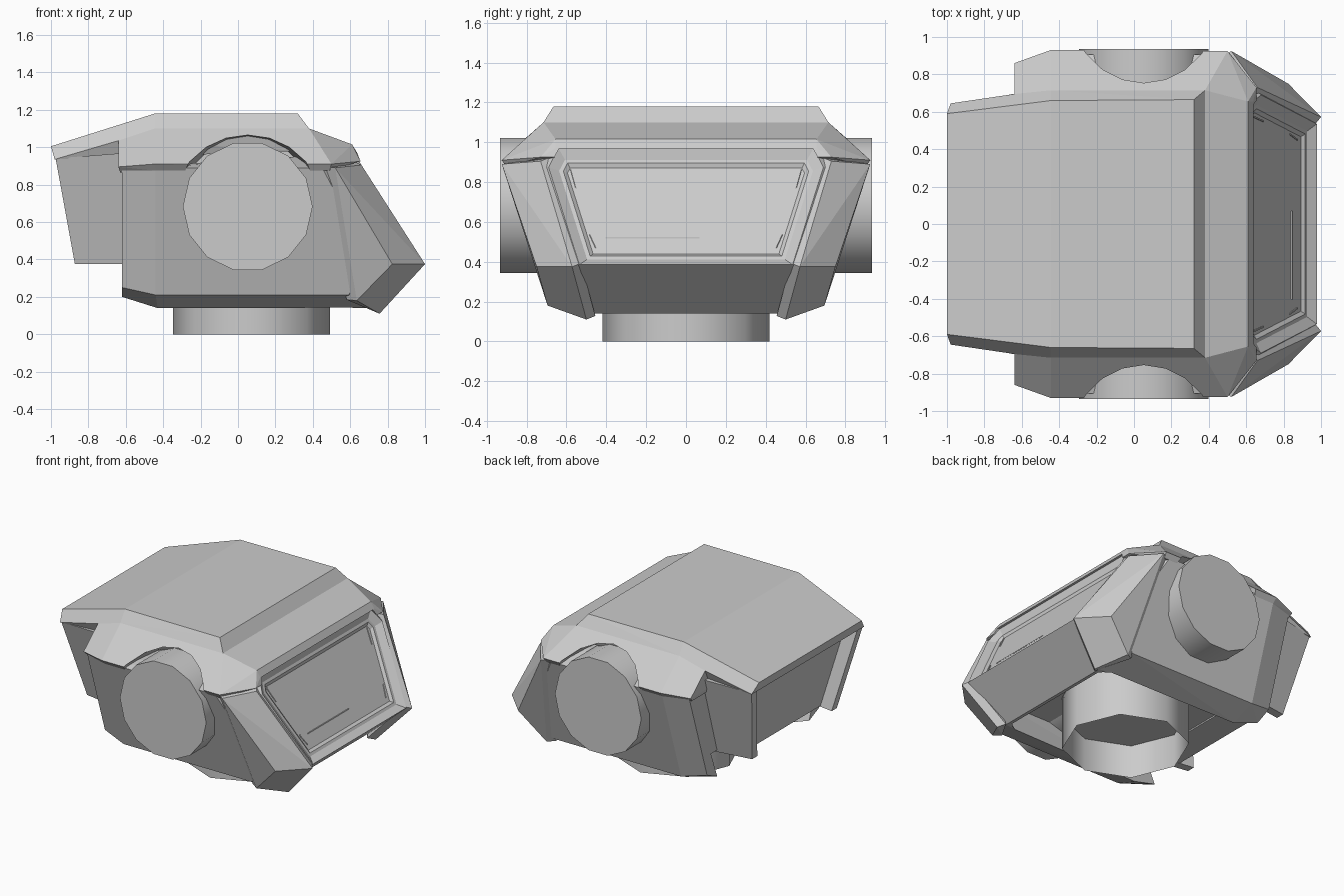
import bpy, bmesh, math

if "Cube" in bpy.data.objects:
    bpy.data.objects.remove(bpy.data.objects["Cube"])


def both(pts):
    """Points plus their mirror images across y = 0."""
    return pts + [(x, -y, z) for x, y, z in pts]


def hull(name, pts, edit=None, flat=2.5, smooth=None):
    """Faceted solid around a few corner points."""
    bm = bmesh.new()
    for p in pts:
        bm.verts.new(p)
    res = bmesh.ops.convex_hull(bm, input=bm.verts[:])
    junk = {g for g in res["geom_interior"] + res["geom_unused"]
            if isinstance(g, bmesh.types.BMVert)}
    bmesh.ops.delete(bm, geom=list(junk), context='VERTS')
    bmesh.ops.dissolve_limit(bm, angle_limit=math.radians(flat),
                             verts=bm.verts[:], edges=bm.edges[:])
    bmesh.ops.recalc_face_normals(bm, faces=bm.faces[:])
    if edit:
        edit(bm)
    me = bpy.data.meshes.new(name)
    bm.to_mesh(me)
    bm.free()
    ob = bpy.data.objects.new(name, me)
    bpy.context.collection.objects.link(ob)
    if smooth:
        bpy.ops.object.select_all(action='DESELECT')
        ob.select_set(True)
        bpy.context.view_layer.objects.active = ob
        bpy.ops.object.shade_smooth_by_angle(angle=math.radians(smooth))
    return ob


def carve(ob, name, pts):
    """Subtract a hidden convex cutter."""
    cutter = hull(name, pts)
    cutter.hide_render = True
    cutter.hide_viewport = True
    mod = ob.modifiers.new(name, 'BOOLEAN')
    mod.operation = 'DIFFERENCE'
    mod.solver = 'EXACT'
    mod.object = cutter


def ring_y(n, r, y, turn=0.0, cz=0.683):
    return [(0.052 + r * math.sin(2 * math.pi * (i + turn) / n), y,
             cz + r * math.cos(2 * math.pi * (i + turn) / n)) for i in range(n)]


def front_x(z):
    """Sloping plane of the front window frame."""
    return 0.645 + 0.61 * (0.93 - z)


# Main body with a stepped, recessed front window
def cut_window(bm):
    face = max((f for f in bm.faces if f.normal.x > 0.8 and f.normal.z > 0.3),
               key=lambda f: f.calc_area())
    for width, depth in ((0.05, -0.03), (0.02, 0), (0.02, -0.015)):
        bmesh.ops.inset_region(bm, faces=[face], thickness=width, depth=depth,
                               use_even_offset=True)


body = hull("body", both([
    (-0.62, 0.85, 0.89), (-0.62, 0.643, 0.25), (-0.62, 0.53, 0.20),
    (-0.44, 0.905, 0.89), (-0.44, 0.685, 0.21), (-0.43, 0.51, 0.14),
    (0.45, 0.905, 0.89), (0.72, 0.742, 0.385), (0.59, 0.685, 0.21),
    (0.70, 0.48, 0.14),
    (front_x(0.97), 0.64, 0.97), (front_x(0.875), 0.69, 0.875),
    (front_x(0.385), 0.535, 0.385)]), cut_window)
# Hollow underside, open to the rear
carve(body, "underside_cutter", both([
    (-0.8, 0.47, 0.05), (-0.8, 0.60, 0.39), (0.58, 0.45, 0.05),
    (0.64, 0.42, 0.05), (0.68, 0.60, 0.39), (0.78, 0.50, 0.39)]))


# Thin strips on the window panel
def strip(name, a, b):
    pts = []
    for y, z in (a, b):
        x = front_x(z) - 0.053
        for d in (-0.004, 0.004):
            pts += [(x - 0.01, y + d, z + d), (x + 0.004, y + d, z + d),
                    (x + 0.004, y + d, z - d)]
    hull(name, pts)


strip("window_bar", (-0.40, 0.52), (0.065, 0.52))
for s in (-1, 1):
    strip("window_upper_mark", (s * 0.575, 0.86), (s * 0.55, 0.77))
    strip("window_lower_mark", (s * 0.48, 0.535), (s * 0.45, 0.47))

# Hood: raised roof
hull("hood_roof", both([
    (-1.0, 0.59, 1.005), (-0.98, 0.645, 0.935), (-0.445, 0.66, 1.18),
    (0.32, 0.665, 1.18), (-0.64, 0.695, 1.035), (-0.445, 0.715, 1.10),
    (0.38, 0.715, 1.10), (-0.93, 0.62, 0.935), (0.35, 0.68, 0.98)]))

# Hood: flared skirt and brim, notched around the side drums and window
skirt = hull("hood_skirt", both([
    (-0.64, 0.695, 1.035), (-0.64, 0.86, 0.895), (-0.445, 0.715, 1.10),
    (-0.445, 0.93, 0.91), (0.38, 0.715, 1.10), (0.50, 0.925, 0.91),
    (0.61, 0.655, 1.015), (0.655, 0.73, 0.925), (0.637, 0.655, 0.97),
    (-0.63, 0.83, 0.865), (-0.44, 0.90, 0.875), (0.49, 0.90, 0.875),
    (0.57, 0.68, 0.90)]))
for s in (-1, 1):
    carve(skirt, "drum_notch_cutter",
          ring_y(20, 0.39, s * 1.0, cz=0.70) + ring_y(20, 0.36, s * 0.6, cz=0.69))
carve(skirt, "window_cutter", both([
    (front_x(z) + d, y, z) for d in (-0.07, 0.2)
    for y, z in ((0.638, 0.968), (0.688, 0.873), (0.55, 0.43))]))

# Side drums
hull("side_drum", ring_y(14, 0.347, -0.935, 0.5) + ring_y(14, 0.347, 0.935, 0.5),
     smooth=35)

# Front corner pillars, bent under the chin
outer = [(0.52, 0.925, 0.89), (0.825, 0.75, 0.375), (0.635, 0.695, 0.18)]
inner = [(0.66, 0.73, 0.905), (1.0, 0.572, 0.375), (0.757, 0.50, 0.11)]
pillar = outer + inner
pillar += [(x - 0.055, y - 0.035, z + 0.005) for x, y, z in outer]
pillar += [(x - 0.037, y - 0.045, z + 0.018) for x, y, z in inner]
for s in (-1, 1):
    hull("corner_pillar", [(x, s * y, z) for x, y, z in pillar], flat=6)

# Rear fins and the recessed panel between them
fin = [(x, 0.638 + 0.15 * (x + 0.975) + 0.295 * (z - 0.94), z)
       for x, z in ((-0.975, 0.94), (-0.60, 0.97), (-0.60, 0.375), (-0.872, 0.375))]
fin += [(x, y - 0.06, z) for x, y, z in fin]
for s in (-1, 1):
    hull("rear_fin", [(x, s * y, z) for x, y, z in fin])
hull("rear_panel", both([(-0.87, 0.59, 0.945), (-0.77, 0.46, 0.38),
                         (-0.55, 0.60, 0.945), (-0.55, 0.46, 0.38)]))


# Neck: tube reaching up into the hollow, open at the foot, with an inner lid
def open_ends(bm):
    caps = [f for f in bm.faces if abs(f.normal.z) > 0.9]
    bmesh.ops.delete(bm, geom=caps, context='FACES')


def octagon(r, z):
    return [(0.072 + r * math.cos(i * math.pi / 4),
             r * math.sin(i * math.pi / 4), z) for i in range(8)]


hull("neck", octagon(0.42, 0) + octagon(0.42, 0.42), open_ends, smooth=50)
hull("neck_lid", octagon(0.418, 0.24) + octagon(0.418, 0.26))
